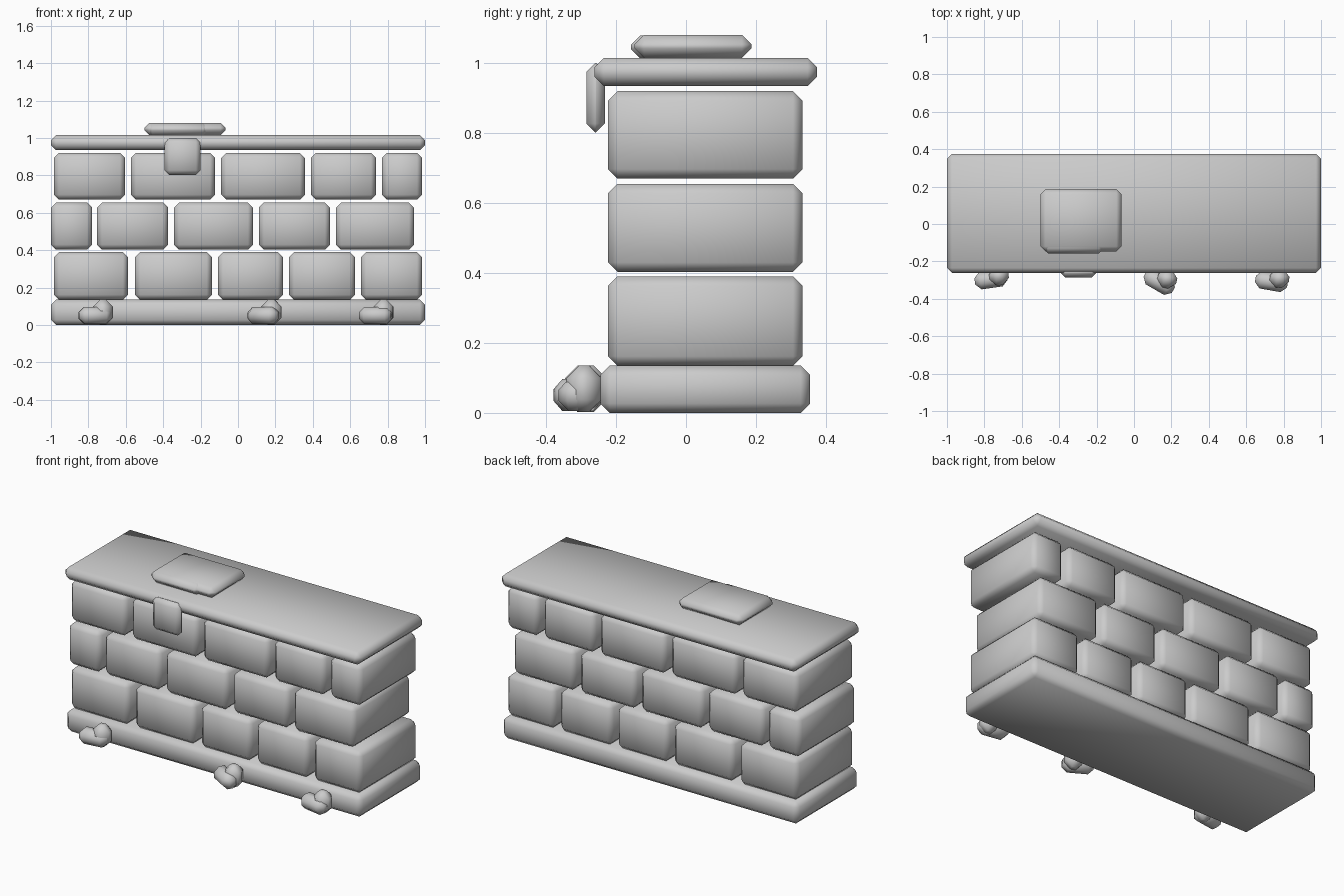
import bpy, bmesh, math
from mathutils import Matrix, Vector

old = bpy.data.objects.get("Cube")
if old:
    bpy.data.objects.remove(old, do_unlink=True)

# One stone grey for everything
stone = bpy.data.materials.new("stone_grey")
stone.use_nodes = True
GREY = (0.6, 0.6, 0.6, 1)
stone.diffuse_color = GREY
stone.node_tree.nodes["Principled BSDF"].inputs["Base Color"].default_value = GREY


def block(name, xs, ys, zs, chamfer, turn=0):
    """Chamfered, smooth-shaded box spanning the given ranges, turned about z."""
    size = Vector([r[1] - r[0] for r in (xs, ys, zs)])
    centre = Vector([(r[0] + r[1]) / 2 for r in (xs, ys, zs)])
    bm = bmesh.new()
    bmesh.ops.create_cube(bm, size=1, matrix=Matrix.Diagonal((*size, 1)))
    bmesh.ops.bevel(bm, geom=bm.edges[:], offset=chamfer, segments=1, affect='EDGES')
    for f in bm.faces:
        f.smooth = True
    mesh = bpy.data.meshes.new(name)
    bm.to_mesh(mesh)
    bm.free()
    mesh.materials.append(stone)
    obj = bpy.data.objects.new(name, mesh)
    obj.location = centre
    obj.rotation_euler.z = math.radians(turn)
    bpy.context.collection.objects.link(obj)
    return obj


# Plinth and lid slab
block("base_slab", (-1, 1), (-0.245, 0.355), (0, 0.135), 0.027)
block("top_slab", (-1, 1), (-0.262, 0.375), (0.935, 1.015), 0.027)

# Courses of bricks: bottom, top, then the (start, end) of each brick
courses = [
    (0.135, 0.39, [(-0.984, -0.588), (-0.55, -0.14), (-0.107, 0.24), (0.273, 0.626), (0.658, 0.984)]),
    (0.403, 0.655, [(-1, -0.78), (-0.754, -0.374), (-0.342, 0.08), (0.112, 0.492), (0.524, 0.941)]),
    (0.67, 0.92, [(-0.984, -0.604), (-0.572, -0.123), (-0.09, 0.358), (0.39, 0.738), (0.77, 0.984)]),
]
for row, (low, high, spans) in enumerate(courses, 1):
    for col, span in enumerate(spans, 1):
        block(f"brick_row{row}_{col}", span, (-0.223, 0.333), (low, high), 0.027)

# Loose flat stones on the lid and the plate hanging over its front edge
block("cap_stone", (-0.5, -0.067), (-0.147, 0.187), (1.015, 1.081), 0.027)
block("cap_stone_under", (-0.485, -0.16), (-0.157, 0.15), (1.013, 1.079), 0.027)
block("hanging_plate", (-0.393, -0.2), (-0.285, -0.232), (0.802, 1.0), 0.025)

# Rubble in front of the plinth: a low stone with a rounder one leaning on it
for i, (x, y, turn) in enumerate([(-0.765, -0.295, 8), (0.135, -0.31, -30), (0.735, -0.308, -10)], 1):
    block(f"rubble_low_{i}", (x - 0.087, x + 0.087), (y - 0.047, y + 0.047), (0.005, 0.097), 0.03, turn)
    sx, sy = x + 0.043, y + 0.017
    block(f"rubble_round_{i}", (sx - 0.052, sx + 0.052), (sy - 0.05, sy + 0.05), (0.003, 0.135), 0.036, turn / 2)
